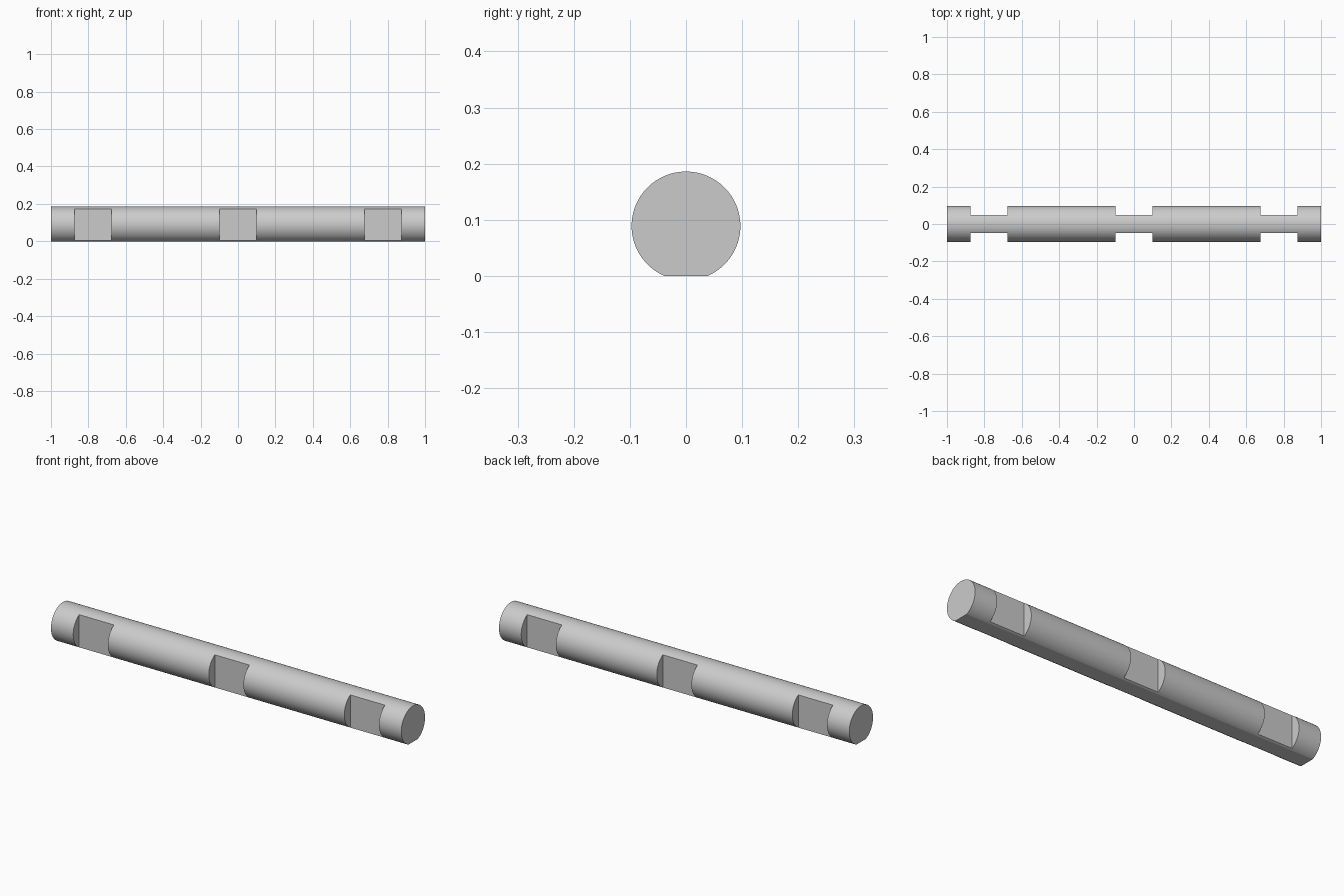
import bpy, bmesh, math

if "Cube" in bpy.data.objects:
    bpy.data.objects.remove(bpy.data.objects["Cube"], do_unlink=True)

RADIUS, AXIS_Z, LENGTH = 0.097, 0.089, 2.0
NOTCH_WIDTH, WAIST = 0.198, 0.048

# Plain grey metal
metal = bpy.data.materials.new("light grey metal")
metal.use_nodes = True
grey = (0.6, 0.6, 0.6, 1)
metal.diffuse_color = grey
metal.node_tree.nodes["Principled BSDF"].inputs["Base Color"].default_value = grey

# Round bar with a flat along its underside
bpy.ops.mesh.primitive_cylinder_add(vertices=96, radius=RADIUS, depth=LENGTH,
                                    location=(0, 0, AXIS_Z),
                                    rotation=(0, math.pi / 2, 0))
bar = bpy.context.object
bar.name = bar.data.name = "notched_bar"
bpy.ops.object.transform_apply(location=True, rotation=True)
bm = bmesh.new()
bm.from_mesh(bar.data)
bmesh.ops.bisect_plane(bm, geom=bm.verts[:] + bm.edges[:] + bm.faces[:],
                       plane_co=(0, 0, 0), plane_no=(0, 0, 1), clear_inner=True)
bmesh.ops.holes_fill(bm, edges=[e for e in bm.edges if e.is_boundary])
bmesh.ops.recalc_face_normals(bm, faces=bm.faces[:])
bm.to_mesh(bar.data)
bm.free()
bar.data.materials.append(metal)

# Paired flat notches at the middle and near both ends
cutter_mesh = bpy.data.meshes.new("notch_cutter")
bm = bmesh.new()
depth = 0.2
for x in (-0.774, 0, 0.774):
    for side in (-1, 1):
        box = bmesh.ops.create_cube(bm, size=1)["verts"]
        bmesh.ops.scale(bm, vec=(NOTCH_WIDTH, depth, 0.5), verts=box)
        bmesh.ops.translate(bm, vec=(x, side * (WAIST + depth / 2), AXIS_Z), verts=box)
bm.to_mesh(cutter_mesh)
bm.free()
cutter_mesh.materials.append(metal)
cutter = bpy.data.objects.new("notch_cutter", cutter_mesh)
bpy.context.collection.objects.link(cutter)

cut = bar.modifiers.new("notches", "BOOLEAN")
cut.operation, cut.solver, cut.object = "DIFFERENCE", "EXACT", cutter
bpy.context.view_layer.objects.active = bar
bpy.ops.object.modifier_apply(modifier=cut.name)
bpy.data.objects.remove(cutter, do_unlink=True)

# Smooth round surface, crisp machined edges
bpy.ops.object.select_all(action="DESELECT")
bar.select_set(True)
bpy.ops.object.shade_smooth_by_angle(angle=math.radians(15))
